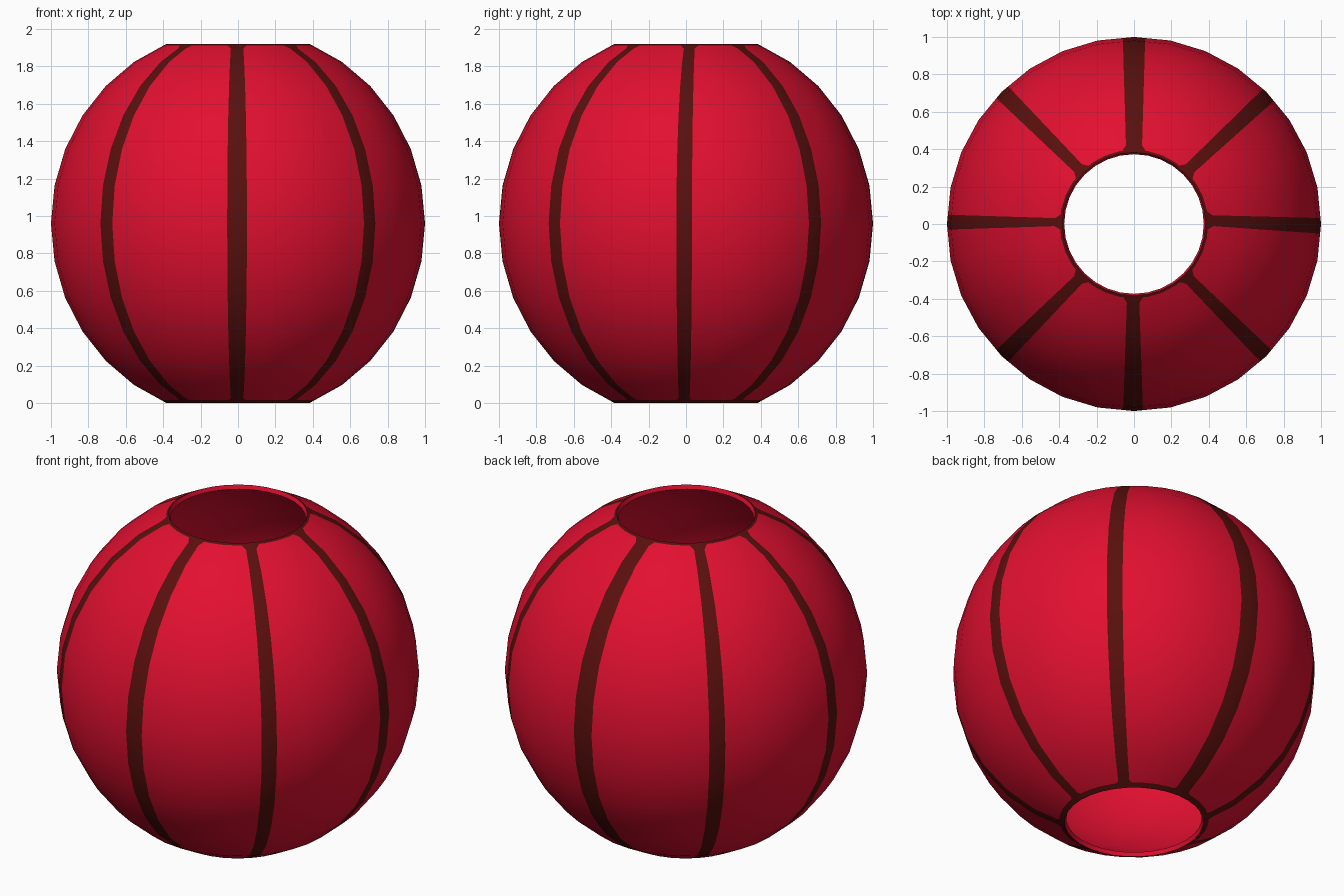
import bpy, bmesh, math

if "Cube" in bpy.data.objects:
    bpy.data.objects.remove(bpy.data.objects["Cube"])

# Colours
def material(name, rgb):
    m = bpy.data.materials.new(name)
    m.diffuse_color = (*rgb, 1)
    m.use_nodes = True
    m.node_tree.nodes["Principled BSDF"].inputs["Base Color"].default_value = m.diffuse_color
    return m

RED = material("lantern red", (0.76, 0.005, 0.03))
DARK = material("dark brown rib", (0.10, 0.005, 0.004))

SIDES, STRETCH = 32, 1.039
ZC = STRETCH * math.cos(math.pi / 8)      # centre height

# Painted ribs, every 45 degrees from +x:
# sideways shift at middle and top, half width at middle and ends
RIBS = [(-.01, .02, .042, .028), (-.02, 0, .044, .03), (0, 0, .06, .042),
        (0, 0, .045, .028), (-.01, -.01, .04, .02), (0, 0, .045, .028),
        (-.005, -.005, .053, .032), (0, 0, .043, .028)]

# Profile from the top opening to the bottom opening: (radius, height, flare)
coarse = [(math.sin(i * math.pi / 16), STRETCH * math.cos(i * math.pi / 16))
          for i in range(2, 15)]

def along(a, b, t):
    return (a[0] + (b[0] - a[0]) * t, a[1] + (b[1] - a[1]) * t)

top = [(0, .02), (.08, .02), (.25, 0)]    # rim band and flare rows
low = [(.25, 0), (.17, .012), (0, .012)]
profile = [(*along(coarse[0], coarse[1], t), f) for t, f in top]
profile += [(*p, 0) for p in coarse[1:-1]]
profile += [(*along(coarse[-1], coarse[-2], t), f) for t, f in low]

def point(r, z, f):
    """Point at fractional side f on the straight-sided ring."""
    k = math.floor(f)
    a, b = (2 * math.pi * n / SIDES for n in (k, k + 1))
    t = f - k
    return (r * (math.cos(a) * (1 - t) + math.cos(b) * t),
            r * (math.sin(a) * (1 - t) + math.sin(b) * t), ZC + z)

def ring(bm, r, z, flare):
    verts = []
    u = min(1, max(0, (r - .38) / .62))
    chord = 2 * r * math.sin(math.pi / SIDES)
    for k in range(SIDES):
        if k % 4:
            verts.append(bm.verts.new(point(r, z, k)))
            continue
        mid, end, wide, narrow = RIBS[k // 4]
        shift = mid * u + (end if z > 0 else mid) * (1 - u)
        half = wide * u + narrow * (1 - u) + flare
        for off in (shift - half, 0, shift + half):
            verts.append(bm.verts.new(point(r, z, k + off / chord)))
    return verts

def finish(name, bm):
    mesh = bpy.data.meshes.new(name)
    bm.to_mesh(mesh)
    bm.free()
    mesh.materials.append(RED)
    mesh.materials.append(DARK)
    ob = bpy.data.objects.new(name, mesh)
    bpy.context.collection.objects.link(ob)
    bpy.ops.object.select_all(action='DESELECT')
    ob.select_set(True)
    bpy.context.view_layer.objects.active = ob
    bpy.ops.object.shade_smooth_by_angle(angle=math.radians(40))

# Lantern shell: painted outside, plain red lining and lips
bm = bmesh.new()
outer = [ring(bm, *p) for p in profile]
THIN = .975
inner = [[bm.verts.new((THIN * r * math.cos(2 * math.pi * k / SIDES),
                        THIN * r * math.sin(2 * math.pi * k / SIDES),
                        ZC + THIN * z)) for k in range(SIDES)]
         for r, z in coarse]
n = len(outer[0])
for i in range(len(outer) - 1):
    band = i == 0 or i == len(outer) - 2
    for j in range(n):
        q = (j + 1) % n
        face = bm.faces.new((outer[i][j], outer[i + 1][j],
                             outer[i + 1][q], outer[i][q]))
        # each group of six columns starts with the two rib columns
        face.material_index = 1 if band or j % 6 < 2 else 0
for i in range(len(inner) - 1):
    for j in range(SIDES):
        q = (j + 1) % SIDES
        bm.faces.new((inner[i][j], inner[i][q], inner[i + 1][q], inner[i + 1][j]))

# Lips joining the outside to the lining
for o, c, flip in ((outer[0], inner[0], False), (outer[-1], inner[-1], True)):
    # inner vertex matching each outer column
    match = []
    for g in range(8):
        match += [4 * g, 4 * g, 4 * g, 4 * g + 1, 4 * g + 2, 4 * g + 3]
    for j in range(n):
        q = (j + 1) % n
        loop = [o[j], o[q], c[match[q]]]
        if match[j] != match[q]:
            loop.append(c[match[j]])
        bm.faces.new(loop[::-1] if flip else loop)
finish("lantern_shade", bm)
